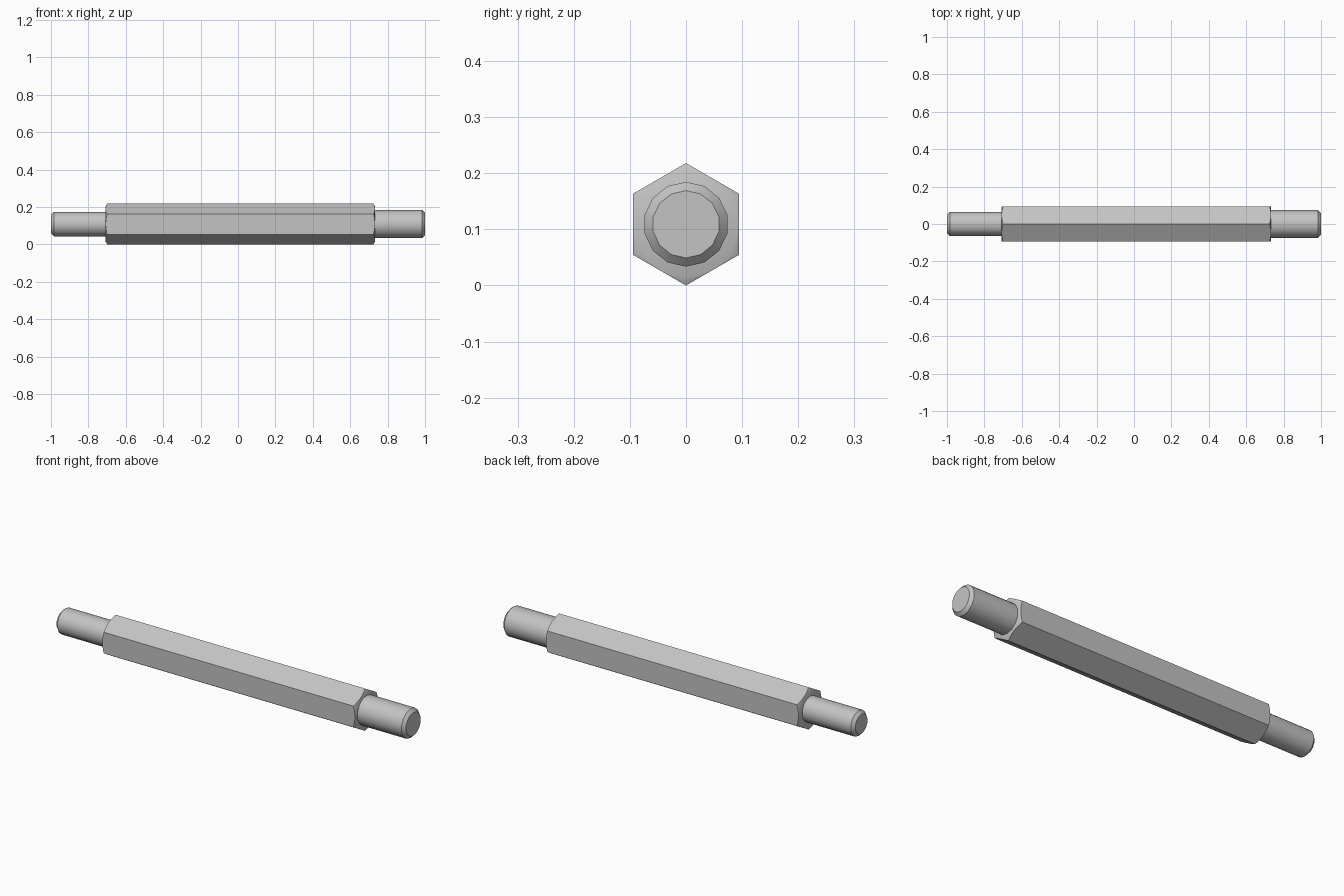
import bpy
import bmesh
from math import pi, cos, sin, tan, radians

cube = bpy.data.objects.get("Cube")
if cube:
    bpy.data.objects.remove(cube, do_unlink=True)

AXIS_Z = 0.109            # height of the rod axis
HEX_R = 0.109             # corner radius of the hexagon
HEX_FLAT = HEX_R * cos(pi / 6)

steel = bpy.data.materials.new("grey steel")
steel.use_nodes = True
colour = (0.55, 0.55, 0.55, 1)
steel.diffuse_color = colour
steel.node_tree.nodes["Principled BSDF"].inputs["Base Color"].default_value = colour


def loft(name, rings):
    """Skin a list of point rings along x and cap both ends."""
    bm = bmesh.new()
    loops = [[bm.verts.new(p) for p in ring] for ring in rings]
    n = len(loops[0])
    for a, b in zip(loops, loops[1:]):
        for i in range(n):
            j = (i + 1) % n
            bm.faces.new((a[i], a[j], b[j], b[i]))
    bm.faces.new(loops[0])
    bm.faces.new(loops[-1])
    bmesh.ops.recalc_face_normals(bm, faces=bm.faces)
    mesh = bpy.data.meshes.new(name)
    bm.to_mesh(mesh)
    bm.free()
    mesh.materials.append(steel)
    obj = bpy.data.objects.new(name, mesh)
    bpy.context.collection.objects.link(obj)
    return obj


def point(x, r, a):
    return (x, r * sin(a), AXIS_Z + r * cos(a))


def circle(x, r, n):
    return [point(x, r, 2 * pi * i / n) for i in range(n)]


def hex_ring(end, inward, n=48):
    """Hexagon outline where a shallow cone trims the corners."""
    ring = []
    for i in range(n):
        a = 2 * pi * i / n
        r = HEX_FLAT / cos(a % (pi / 3) - pi / 6)
        trim = 0.0005 + (r - HEX_FLAT) * tan(radians(30))
        ring.append(point(end + inward * trim, r, a))
    return ring


# Hexagonal body with chamfered corners
left, right = -0.708, 0.733
face_r = HEX_FLAT - 0.001
body = loft("hex_body", [circle(left, face_r, 48), hex_ring(left, 1),
                         hex_ring(right, -1), circle(right, face_r, 48)])

# Round end studs with chamfered tips
studs = []
for name, base, tip, r in (("left_stud", left, -1, 0.0655),
                           ("right_stud", right, 1, 0.0755)):
    chamfer = 0.0155
    studs.append(loft(name, [circle(base, r, 14),
                             circle(tip * (1 - chamfer), r, 14),
                             circle(tip, r - chamfer, 14)]))

# Smooth round surfaces, keep edges sharp
bpy.ops.object.select_all(action='DESELECT')
for obj in [body] + studs:
    obj.select_set(True)
bpy.context.view_layer.objects.active = body
bpy.ops.object.shade_smooth_by_angle(angle=radians(32))
